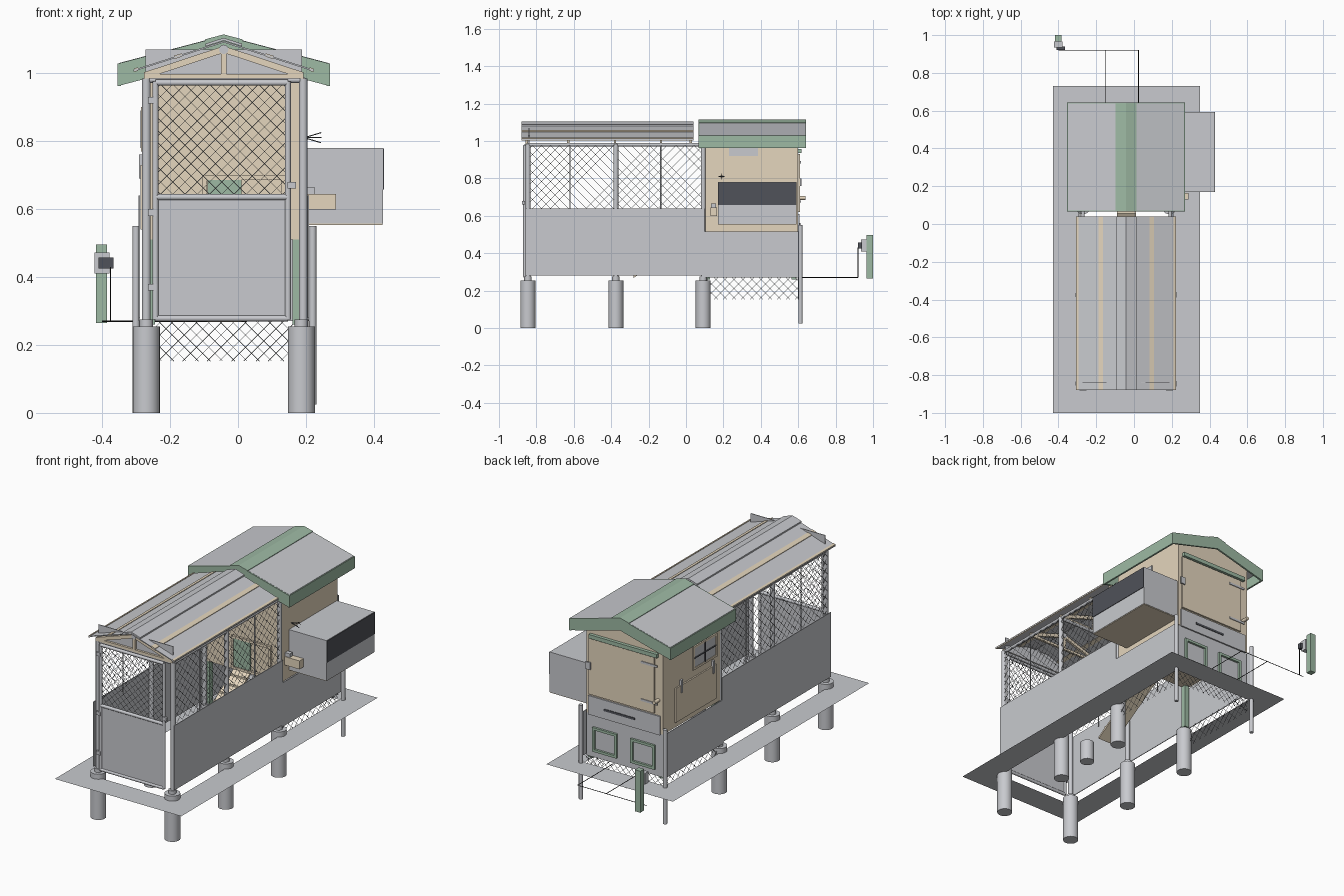
import bpy, bmesh
from math import radians
from mathutils import Vector

cube = bpy.data.objects.get("Cube")
if cube:
    bpy.data.objects.remove(cube, do_unlink=True)


def material(name, rgb):
    m = bpy.data.materials.new(name)
    m.use_nodes = True
    m.diffuse_color = (*rgb, 1)
    m.node_tree.nodes["Principled BSDF"].inputs["Base Color"].default_value = (*rgb, 1)
    return m


GREY = material("grey metal", (0.58, 0.59, 0.62))
TAN = material("tan timber", (0.78, 0.67, 0.51))
GREEN = material("green paint", (0.34, 0.49, 0.37))
DARK = material("dark grey", (0.08, 0.085, 0.10))
WIRE = material("wire grey", (0.18, 0.19, 0.20))
BLACK = material("black pipe", (0.01, 0.01, 0.01))
CX = -0.042  # centre line of the building
HALF = 0.237  # half width of the building


def finish(name, bm, mat, smooth=False):
    bmesh.ops.recalc_face_normals(bm, faces=bm.faces)
    me = bpy.data.meshes.new(name)
    bm.to_mesh(me)
    bm.free()
    me.materials.append(mat)
    ob = bpy.data.objects.new(name, me)
    bpy.context.collection.objects.link(ob)
    if smooth:
        bpy.ops.object.select_all(action='DESELECT')
        ob.select_set(True)
        bpy.context.view_layer.objects.active = ob
        bpy.ops.object.shade_smooth_by_angle(angle=radians(40))
    return ob


def box(name, x0, x1, y0, y1, z0, z1, mat):
    bm = bmesh.new()
    bmesh.ops.create_cube(bm, size=1)
    for v in bm.verts:
        v.co = (x1 if v.co.x > 0 else x0, y1 if v.co.y > 0 else y0, z1 if v.co.z > 0 else z0)
    return finish(name, bm, mat)


def add_rod(bm, p, q, r, sides):
    p, q = Vector(p), Vector(q)
    rot = (q - p).to_track_quat('Z', 'Y').to_matrix().to_4x4()
    rot.translation = (p + q) / 2
    bmesh.ops.create_cone(bm, cap_ends=True, segments=sides, radius1=r, radius2=r,
                          depth=(q - p).length, matrix=rot)


def rods(name, pairs, r, mat, sides=10):
    bm = bmesh.new()
    for p, q in pairs:
        add_rod(bm, p, q, r, sides)
    return finish(name, bm, mat, True)


def path(name, pts, r, mat):
    return rods(name, list(zip(pts, pts[1:])), r, mat, 6)


def prism(name, profile, y0, y1, mat):
    bm = bmesh.new()
    f = bm.faces.new([bm.verts.new((x, y0, z)) for x, z in profile])
    ext = bmesh.ops.extrude_face_region(bm, geom=[f])["geom"]
    for v in ext:
        if isinstance(v, bmesh.types.BMVert):
            v.co.y = y1
    return finish(name, bm, mat)


def chevron(name, half, apex, slope, depth, y0, y1, mat):
    e = apex - half * slope
    prism(name, [(CX - half, e), (CX, apex), (CX + half, e), (CX + half, e - depth),
                 (CX, apex - depth), (CX - half, e - depth)], y0, y1, mat)


def netting(name, origin, along, width, height, step=0.048):
    """Diagonal wires clipped to an upright rectangle."""
    o, u, w = Vector(origin), Vector(along), Vector((0, 0, 1))
    bm = bmesh.new()
    t = step / 2 - height
    while t < width:
        a, b = max(t, 0), min(t + height, width)
        if b - a > 0.005:
            for lo, hi in ((a - t, b - t), (height - a + t, height - b + t)):
                add_rod(bm, o + u * a + w * lo, o + u * b + w * hi, 0.0011, 3)
        t += step
    finish(name, bm, WIRE)


def frame(name, axis, at, a0, a1, z0, z1, wide, mat, thick=0.012):
    """Rectangular border on a wall facing x or y."""
    for i, (p, q, r, s) in enumerate(((a0, a1, z0, z0 + wide), (a0, a1, z1 - wide, z1),
                                      (a0, a0 + wide, z0, z1), (a1 - wide, a1, z0, z1))):
        n = f"{name}_{i + 1}"
        if axis == 'y':
            box(n, p, q, at, at + thick, r, s, mat)
        else:
            box(n, at, at + thick, p, q, r, s, mat)


XL, XR = CX - HALF, CX + HALF
POSTS_Y = (-0.845, -0.375, 0.092)

# Ground border: a flat sheet with a hole under the building
bm = bmesh.new()
outer = [(-0.43, -1), (0.35, -1), (0.35, 0.73), (-0.43, 0.73)]
inner = [(XL - 0.01, -0.86), (XR + 0.01, -0.86), (XR + 0.01, 0.6), (XL - 0.01, 0.6)]
ring = [[bm.verts.new((x, y, 0.227)) for x, y in loop] for loop in (outer, inner)]
for i in range(4):
    j = (i + 1) % 4
    bm.faces.new((ring[0][i], ring[0][j], ring[1][j], ring[1][i]))
finish("ground_border", bm, GREY)

# Footings, posts and rails
rods("footing", [((x, y, 0), (x, y, 0.255)) for x in (-0.27, 0.187) for y in POSTS_Y], 0.04, GREY, 24)
rods("footing_collar", [((x, y, 0.255), (x, y, 0.275)) for x in (-0.27, 0.187) for y in POSTS_Y], 0.02, GREY, 16)
rods("run_post", [((x, y, 0.26), (x, y, 0.985)) for x in (-0.27, 0.192) for y in POSTS_Y], 0.013, GREY, 12)
rods("top_rail", [((x, -0.85, 0.98), (x, 0.1, 0.98)) for x in (-0.27, 0.192)]
     + [((-0.27, y, 0.98), (0.192, y, 0.98)) for y in POSTS_Y], 0.009, GREY)
rods("thin_upright", [((x, y, 0.6), (x, y, 0.98)) for x in (-0.275, 0.198) for y in (-0.62, -0.135)], 0.003, GREY, 6)
rods("back_stake", [((x, 0.612, 0.025), (x, 0.612, 0.55)) for x in (-0.3, 0.22)], 0.011, GREY, 12)

# Run side sheets and netting
for side, s in (("right", -1), ("left", 1)):
    x = CX + s * 0.249
    box(f"{side}_run_sheet", x - 0.002, x + 0.002, -0.858, 0.1, 0.28, 0.64, GREY)
    box(f"{side}_coop_sheet", x - 0.002, x + 0.002, 0.09, 0.61, 0.27, 0.515, GREY)
    netting(f"{side}_run_net", (CX + s * 0.24, -0.845, 0.64), (0, 1, 0), 0.94, 0.335)
    netting(f"{side}_skirt_net", (CX + s * 0.24, 0.1, 0.152), (0, 1, 0), 0.5, 0.118)
netting("back_skirt_net", (XL, 0.6, 0.152), (1, 0, 0), 2 * HALF, 0.118, 0.036)

# Front door
D0, D1, DY = -0.243, 0.147, -0.862
rods("door_frame", [((x, DY, 0.275), (x, DY, 0.975)) for x in (D0, D1)]
     + [((D0, DY, z), (D1, DY, z)) for z in (0.278, 0.635, 0.972)], 0.009, GREY)
box("door_sheet", D0, D1, DY - 0.003, DY + 0.003, 0.28, 0.63, GREY)
netting("door_net", (D0, DY, 0.64), (1, 0, 0), D1 - D0, 0.33, 0.036)
box("door_latch", 0.145, 0.17, DY - 0.014, DY, 0.66, 0.68, GREY)
for z in (0.36, 0.58, 0.91):
    box("door_hinge", -0.265, -0.24, DY - 0.01, DY, z, z + 0.02, GREY)

# Roof trusses
for y in (-0.858, -0.635, -0.385, -0.14, 0.02):
    chevron("truss_rafter", 0.235, 1.08, 0.33, 0.02, y, y + 0.012, TAN)
    box("truss_chord", XL + 0.002, XR - 0.002, y, y + 0.012, 0.984, 0.998, TAN)
    box("truss_king_post", CX - 0.008, CX + 0.008, y, y + 0.012, 0.995, 1.065, TAN)
    rods("truss_bolt", [((CX, y - 0.003, 1.07), (CX, y + 0.015, 1.07))], 0.014, GREY, 12)

# Run roof
chevron("run_roof", 0.265, 1.095, 0.32, 0.005, -0.88, 0.04, GREY)
for s in (-1, 1):
    for n, d, w in (("roof_strip", 0.135, 0.012), ("eave_strip", 0.258, 0.006)):
        inner_z, outer_z = 1.098 - (d - w) * 0.32, 1.098 - (d + w) * 0.32
        prism(n, [(CX + s * (d - w), inner_z), (CX + s * (d + w), outer_z),
                  (CX + s * (d + w), outer_z - 0.01), (CX + s * (d - w), inner_z - 0.01)], -0.88, 0.04, TAN)
chevron("run_ridge_cap", 0.054, 1.104, 0.32, 0.008, -0.88, 0.04, GREY)
box("front_board", XL + 0.007, XR - 0.007, -0.842, -0.838, 0.99, 1.07, GREY)

# Coop body
prism("coop_body", [(XL, 0.51), (XR, 0.51), (XR, 1.025), (CX, 1.088), (XL, 1.025)], 0.1, 0.6, TAN)
for x in (XL + 0.02, XR - 0.02):
    for y in (0.115, 0.578):
        box("coop_leg", x - 0.014, x + 0.014, y - 0.014, y + 0.014, 0.26, 0.51, GREEN)

# Coop roof
chevron("coop_roof", 0.308, 1.111, 0.263, 0.012, 0.072, 0.638, GREY)
chevron("coop_ridge_stripe", 0.055, 1.114, 0.263, 0.006, 0.066, 0.642, GREEN)
for y in (0.066, 0.632):
    chevron("gable_fascia", 0.312, 1.110, 0.263, 0.066, y, y + 0.01, GREEN)
for s in (-1, 1):
    x = CX + s * 0.308
    box("eave_fascia", x - 0.005, x + 0.005, 0.066, 0.642, 0.962, 1.028, GREEN)

# Nest box
box("nest_box", XR, 0.427, 0.17, 0.592, 0.557, 0.78, GREY)
box("nest_box_flap", 0.427, 0.43, 0.17, 0.592, 0.657, 0.778, DARK)
box("nest_box_floor", XR, 0.425, 0.172, 0.59, 0.553, 0.557, TAN)
box("side_latch_box", XR, 0.288, 0.13, 0.165, 0.598, 0.645, TAN)
box("latch_knob", XR, 0.225, 0.135, 0.16, 0.645, 0.665, GREY)
rods("bracket_spikes", [((XR, 0.19, 0.81), (0.245, 0.19 + a, 0.81 + b))
                        for a, b in ((0.015, 0), (-0.015, 0), (0, 0.015), (0, -0.015))], 0.0015, DARK, 6)
box("left_vent", XR, XR + 0.006, 0.23, 0.385, 0.92, 0.965, GREY)

# Right wall window and hatch
box("window_pane", XL - 0.003, XL, 0.14, 0.33, 0.78, 0.89, GREY)
frame("window_frame", 'x', XL - 0.006, 0.13, 0.34, 0.77, 0.9, 0.012, TAN, 0.006)
rods("window_bar", [((XL - 0.005, 0.235, 0.78), (XL - 0.005, 0.235, 0.89)),
                    ((XL - 0.005, 0.14, 0.835), (XL - 0.005, 0.33, 0.835))], 0.004, DARK, 6)
box("side_hatch", XL - 0.008, XL, 0.14, 0.5, 0.54, 0.73, TAN)
for y in (0.16, 0.44):
    box("hatch_hinge", XL - 0.012, XL, y, y + 0.015, 0.69, 0.76, GREY)

# Back doors and windows
box("back_door", -0.23, 0.175, 0.6, 0.61, 0.62, 0.93, TAN)
box("back_door_batten", CX - 0.21, CX + 0.21, 0.6, 0.618, 0.935, 0.957, GREEN)
box("back_panel", XL + 0.015, XR - 0.015, 0.6, 0.608, 0.505, 0.61, GREY)
box("panel_slot", -0.11, 0.08, 0.608, 0.611, 0.55, 0.562, DARK)
for z in (0.67, 0.88):
    box("back_hinge", -0.25, -0.15, 0.61, 0.614, z, z + 0.012, GREY)
box("back_latch", 0.16, 0.19, 0.61, 0.618, 0.76, 0.8, GREY)
rods("back_peg", [((-0.25, 0.6, 0.695), (-0.25, 0.64, 0.695))], 0.01, TAN, 12)
box("back_lower_sheet", XL, XR, 0.592, 0.598, 0.27, 0.51, GREY)
for a in (-0.232, 0.003):
    frame("low_window_frame", 'y', 0.598, a, a + 0.15, 0.305, 0.44, 0.014, GREEN)

# Front hatch, ramp and feeder
box("front_hatch", -0.09, 0.01, 0.09, 0.1, 0.53, 0.685, GREEN)
frame("hatch_frame", 'y', 0.088, -0.105, 0.14, 0.515, 0.7, 0.014, TAN)
ramp = box("ramp", -0.09, 0.01, -0.28, 0.1, 0.268, 0.28, TAN)
for v in ramp.data.vertices:
    if v.co.y > 0:
        v.co.z += 0.24
for i in range(1, 8):
    y = -0.28 + i * 0.048
    z = 0.282 + i * 0.0303
    box("ramp_cleat", -0.09, 0.01, y, y + 0.01, z - 0.004, z + 0.008, TAN)
rods("feeder", [((-0.12, -0.53, 0.285), (-0.12, -0.53, 0.4))], 0.037, GREY, 20)

# Water pipe and tap post
path("water_pipe", [(-0.152, 0.61, 0.27), (-0.152, 0.92, 0.27)], 0.0018, BLACK)
path("water_pipe_main", [(0.024, 0.61, 0.27), (0.024, 0.92, 0.27), (-0.4, 0.92, 0.27)], 0.0018, BLACK)
path("tap_pipe", [(-0.375, 0.92, 0.27), (-0.375, 0.92, 0.43)], 0.0018, BLACK)
box("tap_post", -0.418, -0.385, 0.966, 1.0, 0.265, 0.496, GREEN)
box("tap_box", -0.423, -0.378, 0.935, 0.966, 0.41, 0.472, GREY)
box("tap_valve", -0.41, -0.366, 0.92, 0.94, 0.425, 0.457, DARK)
